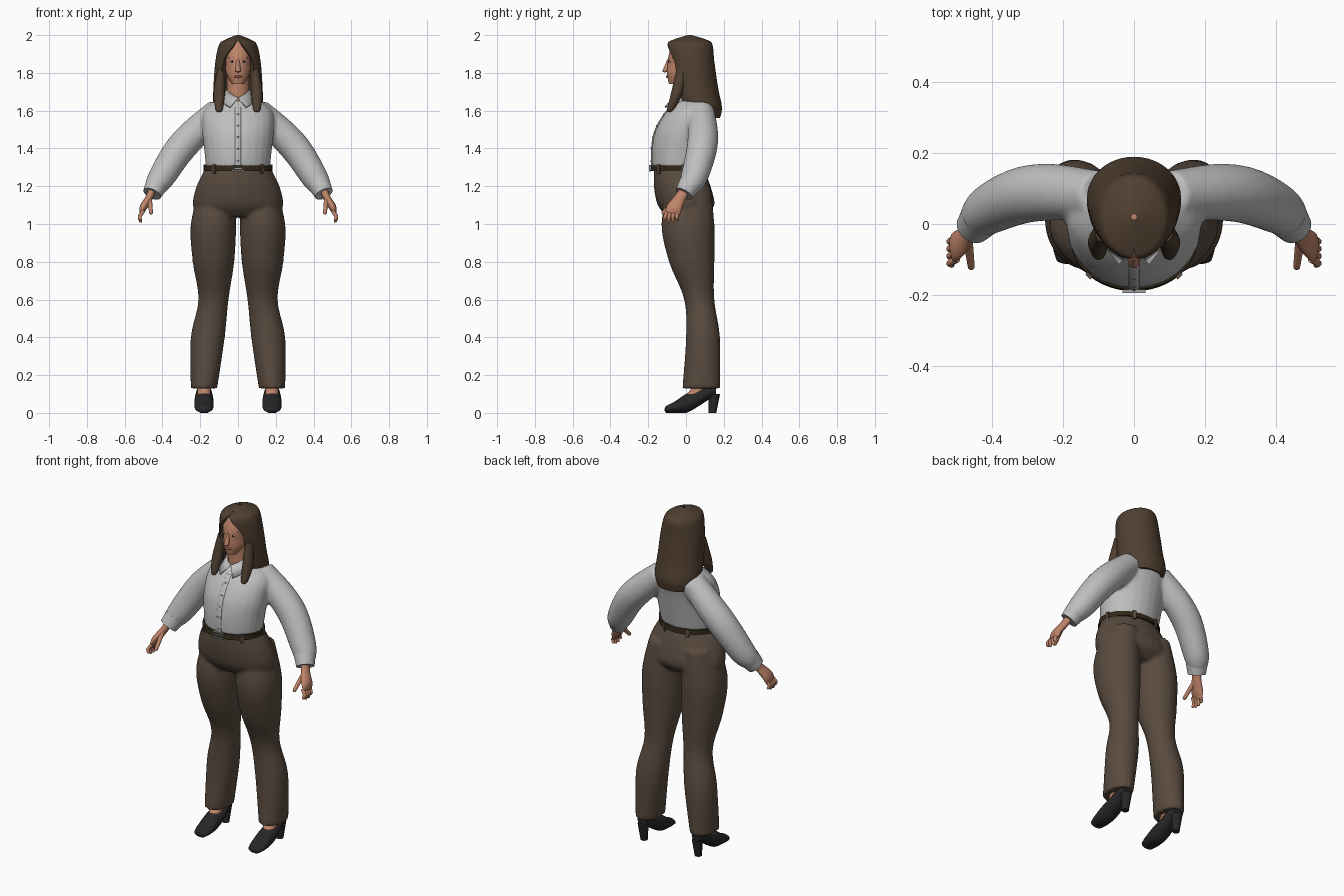
import bpy, bmesh
from math import sin, cos, pi, tau, radians
from mathutils import Vector, Matrix

if "Cube" in bpy.data.objects:
    bpy.data.objects.remove(bpy.data.objects["Cube"])

RIGHT, BACK, UP = Vector.Fill(3), Vector.Fill(3), Vector.Fill(3)
RIGHT.x = BACK.y = UP.z = 1
LEVEL, UPRIGHT = (RIGHT, BACK), (RIGHT, UP)
BOTH = (1, -1)


def material(name, red, green, blue):
    colour = (red, green, blue, 1)
    made = bpy.data.materials.new(name)
    made.use_nodes = True
    made.diffuse_color = colour
    made.node_tree.nodes["Principled BSDF"].inputs["Base Color"].default_value = colour
    return made


skin_tone = material("skin", .52, .23, .14)
hair_brown = material("hair brown", .08, .05, .03)
shirt_grey = material("shirt light grey", .52, .52, .52)
cloth_brown = material("trouser brown", .1, .07, .05)
shoe_black = material("shoe black", .02, .02, .02)
belt_brown = material("belt dark brown", .03, .02, .01)
buckle_metal = material("buckle metal", .35, .35, .35)
lip_red = material("lips", .4, .13, .1)
eye_white = material("eye white", .6, .55, .5)


def blend(before, start, end, after, t):
    """Smooth curve through start and end."""
    ease = t * t * (3 - 2 * t)
    leave = t * (1 - t) * (1 - t) / 2
    arrive = t * t * (t - 1) / 2
    return start + (end - start) * ease + (end - before) * leave + (after - start) * arrive


def smooth_rows(rows, steps=5):
    smooth = []
    last = len(rows) - 1
    for i in range(last):
        near = (rows[max(i - 1, 0)], rows[i], rows[i + 1], rows[min(i + 2, last)])
        for step in range(steps):
            smooth.append(tuple(blend(*values, step / steps) for values in zip(*near)))
    return smooth + [tuple(rows[last])]


def join_rings(bm, rings):
    """Joins closed rings of points and caps both ends."""
    loops = [[bm.verts.new(point) for point in ring] for ring in rings]
    count = len(loops[0])
    for lower, upper in zip(loops, loops[1:]):
        for i in range(count):
            j = (i + 1) % count
            bm.faces.new((lower[i], lower[j], upper[j], upper[i]))
    bm.faces.new(loops[0])
    bm.faces.new(loops[-1])


def tube(bm, rows, axes=None, sides=(1,), segments=24, bulge=0):
    """Lofts ellipses (x, y, z, radius, optional second radius); bulge rounds off the end."""
    rows = smooth_rows([row if len(row) > 4 else (*row, row[-1]) for row in rows])
    centres = [Vector(row[:3]) for row in rows]
    radii = [row[3:] for row in rows]
    if bulge:
        end, (wide, deep) = centres[-1], radii[-1]
        ahead = (end - centres[-2]).normalized() * min(wide, deep) * bulge
        for step in range(1, 5):
            angle = step * pi / 9
            centres.append(end + ahead * sin(angle))
            radii.append((wide * cos(angle), deep * cos(angle)))
    for side in sides:
        rings = []
        for i, (centre, (wide, deep)) in enumerate(zip(centres, radii)):
            if axes:
                across, along = axes
            else:
                path = centres[min(i + 1, len(centres) - 1)] - centres[max(i - 1, 0)]
                across = BACK.cross(path).normalized()
                along = path.cross(across).normalized()
            ring = []
            for k in range(segments):
                angle = tau * k / segments
                point = centre + across * wide * cos(angle) + along * deep * sin(angle)
                ring.append((side * point.x, point.y, point.z))
            rings.append(ring)
        join_rings(bm, rings)


def column(bm, rows, **options):
    """Central upright loft from rows of (z, y, half width, half depth)."""
    tube(bm, [(0, y, z, wide, deep) for z, y, wide, deep in rows], LEVEL, **options)


def ball(bm, x, y, z, size, sides=(1,)):
    for side in sides:
        place = Matrix.Translation((side * x, y, z)) @ Matrix.Diagonal((*size, 1))
        bmesh.ops.create_uvsphere(bm, u_segments=16, v_segments=10, radius=1, matrix=place)


def box(bm, x, y, z, size, sides=(1,), turn=0):
    for side in sides:
        spin = Matrix.Rotation(side * turn, 4, 'Z')
        place = Matrix.Translation((side * x, y, z)) @ spin @ Matrix.Diagonal((*size, 1))
        bmesh.ops.create_cube(bm, size=1, matrix=place)


def finish(name, mat, bm, fuse=False):
    bmesh.ops.recalc_face_normals(bm, faces=bm.faces)
    mesh = bpy.data.meshes.new(name)
    bm.to_mesh(mesh)
    bm.free()
    mesh.materials.append(mat)
    for face in mesh.polygons:
        face.use_smooth = True
    mesh.set_sharp_from_angle(angle=radians(50))
    made = bpy.data.objects.new(name, mesh)
    bpy.context.collection.objects.link(made)
    if fuse:
        remesh = made.modifiers.new("fuse", 'REMESH')
        remesh.mode = 'VOXEL'
        remesh.voxel_size = .01
        remesh.use_smooth_shade = True
        soften = made.modifiers.new("soften", 'SMOOTH')
        soften.iterations = 5
    return made


# Trousers: pelvis and two legs fused
bm = bmesh.new()
column(bm, [(1.3, -.04, .17, .13), (1.2, -.02, .22, .15), (1.1, 0, .24, .15), (1.04, 0, .2, .1)])
tube(bm, [(.11, .02, 1.2, .09, .11), (.13, .01, 1, .12, .14), (.13, .03, .8, .11, .12),
          (.13, .07, .6, .08, .08), (.16, .09, .4, .09, .09), (.18, .08, .13, .07, .1)], LEVEL, BOTH)
finish("trousers", cloth_brown, bm, fuse=True)

# Shirt: torso and sleeves fused
torso = [(1.3, -.04, .17, .14), (1.4, -.03, .18, .15), (1.5, -.01, .19, .15), (1.6, .03, .18, .13),
         (1.68, .05, .08, .07)]
bm = bmesh.new()
column(bm, torso)
tube(bm, [(.1, .08, 1.6, .07), (.23, .09, 1.48, .08), (.32, .08, 1.38, .08), (.41, .04, 1.24, .07),
          (.45, 0, 1.18, .05)], sides=BOTH)
finish("shirt", shirt_grey, bm, fuse=True)

bm = bmesh.new()
tube(bm, [(.43, .02, 1.21, .06), (.455, -.01, 1.16, .05)], sides=BOTH)
finish("shirt_cuffs", shirt_grey, bm)

# Placket and buttons follow the front of the torso
front = [(0, y - deep, z) for z, y, wide, deep in smooth_rows(torso) if z < 1.63]
bm = bmesh.new()
tube(bm, [(*point, .015, .005) for point in front], LEVEL)
finish("shirt_placket", shirt_grey, bm)
bm = bmesh.new()
for x, y, z in front[2::3]:
    ball(bm, x, y - .005, z, (.005, .003, .005))
finish("shirt_buttons", buckle_metal, bm)

# Collar: folded strip round the neck, open and pointed at the front
bm = bmesh.new()
for side in BOTH:
    strip = []
    for k in range(7):
        angle = pi * k / 6
        flap = .5 + (pi - .5) * k / 6
        rise = .06 * sin(angle / 2)
        strip.append((bm.verts.new((side * .06 * sin(angle), .01 - .08 * cos(angle), 1.67 + rise)),
                      bm.verts.new((side * .09 * sin(flap), -.13 * cos(flap), 1.62 + rise))))
    for (top, low), (next_top, next_low) in zip(strip, strip[1:]):
        bm.faces.new((top, next_top, next_low, low))
bmesh.ops.remove_doubles(bm, verts=bm.verts, dist=.001)
collar = finish("shirt_collar", shirt_grey, bm)
collar.modifiers.new("thickness", 'SOLIDIFY').thickness = .008

# Belt with loops and buckle
bm = bmesh.new()
column(bm, [(1.28, -.04, .18, .15), (1.31, -.04, .18, .145)], segments=48)
finish("belt", belt_brown, bm)
bm = bmesh.new()
for degrees in (-45, 10, 65):
    angle = radians(degrees)
    box(bm, .18 * cos(angle), .15 * sin(angle) - .04, 1.29, (.01, .02, .05), BOTH, angle)
finish("belt_loops", cloth_brown, bm)
bm = bmesh.new()
for z in (1.28, 1.31):
    box(bm, 0, -.19, z, (.06, .01, .006))
box(bm, .03, -.19, 1.295, (.006, .01, .036), BOTH)
box(bm, 0, -.19, 1.295, (.04, .01, .006))
finish("belt_buckle", buckle_metal, bm)

# Hands: palm, four fingers and thumb
bm = bmesh.new()
tube(bm, [(.45, 0, 1.19, .02, .03), (.47, -.03, 1.14, .02, .03), (.5, -.06, 1.09, .02, .04),
          (.51, -.07, 1.06, .01, .04)], sides=BOTH, bulge=1)
for finger in range(4):
    spread = .02 * finger - .03
    length = .07 - .01 * abs(spread) / .02
    tube(bm, [(.5, spread - .07, 1.07, .01), (.52, spread - .08, 1.04, .01),
              (.515, spread * 1.2 - .08, 1.08 - length, .008)], None, BOTH, 12, bulge=1)
tube(bm, [(.47, -.04, 1.14, .014), (.46, -.12, 1.06, .01)], None, BOTH, 12, bulge=1)
finish("hands", skin_tone, bm)

# Head with neck and nose
bm = bmesh.new()
column(bm, [(1.74, -.06, .03, .03), (1.79, -.03, .06, .07), (1.84, 0, .07, .1), (1.9, .01, .08, .1),
            (1.95, .01, .06, .08)], bulge=.5)
column(bm, [(1.6, .02, .07, .07), (1.7, .01, .06, .06), (1.8, .01, .06, .06)])
column(bm, [(1.87, -.09, .007, .01), (1.81, -.11, .015, .015)], bulge=.5)
finish("head", skin_tone, bm)

# Facial details
bm = bmesh.new()
ball(bm, .03, -.085, 1.86, (.014, .007, .006), BOTH)
finish("eyes", eye_white, bm)
bm = bmesh.new()
ball(bm, .03, -.09, 1.86, (.005, .005, .005), BOTH)
finish("irises", shoe_black, bm)
bm = bmesh.new()
tube(bm, [(.02, -.09, 1.88, .003), (.05, -.07, 1.88, .003)], UPRIGHT, BOTH, 8)
finish("eyebrows", hair_brown, bm)
bm = bmesh.new()
ball(bm, 0, -.098, 1.78, (.022, .008, .006))
finish("lips", lip_red, bm)

# Hair: horseshoe sections (z, y, half width, half depth, half opening), then front locks
levels = [(1.56, .13, .09, .05, 1), (1.62, .08, .13, .11, .8), (1.72, .05, .13, .12, .7),
          (1.86, .03, .12, .12, .7), (1.95, .02, .1, .12, .2), (1.975, .02, .07, .09, 0),
          (2, .02, .01, .01, 0)]
rings = []
for z, y, wide, deep, opening in smooth_rows(levels):
    opening = max(opening, .01)
    arc = [opening + (tau - 2 * opening) * k / 40 for k in range(41)]
    outer = [(wide * sin(a), y - deep * cos(a), z) for a in arc]
    inner = [(.8 * wide * sin(a), y - .8 * deep * cos(a), z) for a in reversed(arc)]
    rings.append(outer + inner)
bm = bmesh.new()
join_rings(bm, rings)
tube(bm, [(.09, -.02, 1.82, .02, .03), (.1, -.05, 1.69, .03, .03), (.1, -.08, 1.61, .02, .02)],
     LEVEL, BOTH, bulge=1)
finish("hair", hair_brown, bm)

# Feet and heeled shoes
bm = bmesh.new()
tube(bm, [(.18, .1, .2, .035), (.18, .05, .1, .035), (.18, 0, .06, .03)], sides=BOTH)
finish("feet", skin_tone, bm)
bm = bmesh.new()
shoe = [(.16, .12, .03, .03), (.12, .11, .04, .04), (.05, .07, .05, .045), (0, .05, .05, .05),
        (-.06, .03, .05, .03), (-.1, .02, .04, .02)]
tube(bm, [(.18, y, z, wide, tall) for y, z, wide, tall in shoe], UPRIGHT, BOTH, bulge=.7)
tube(bm, [(.18, .15, .1, .03), (.18, .14, 0, .02)], LEVEL, BOTH)
finish("shoes", shoe_black, bm)
